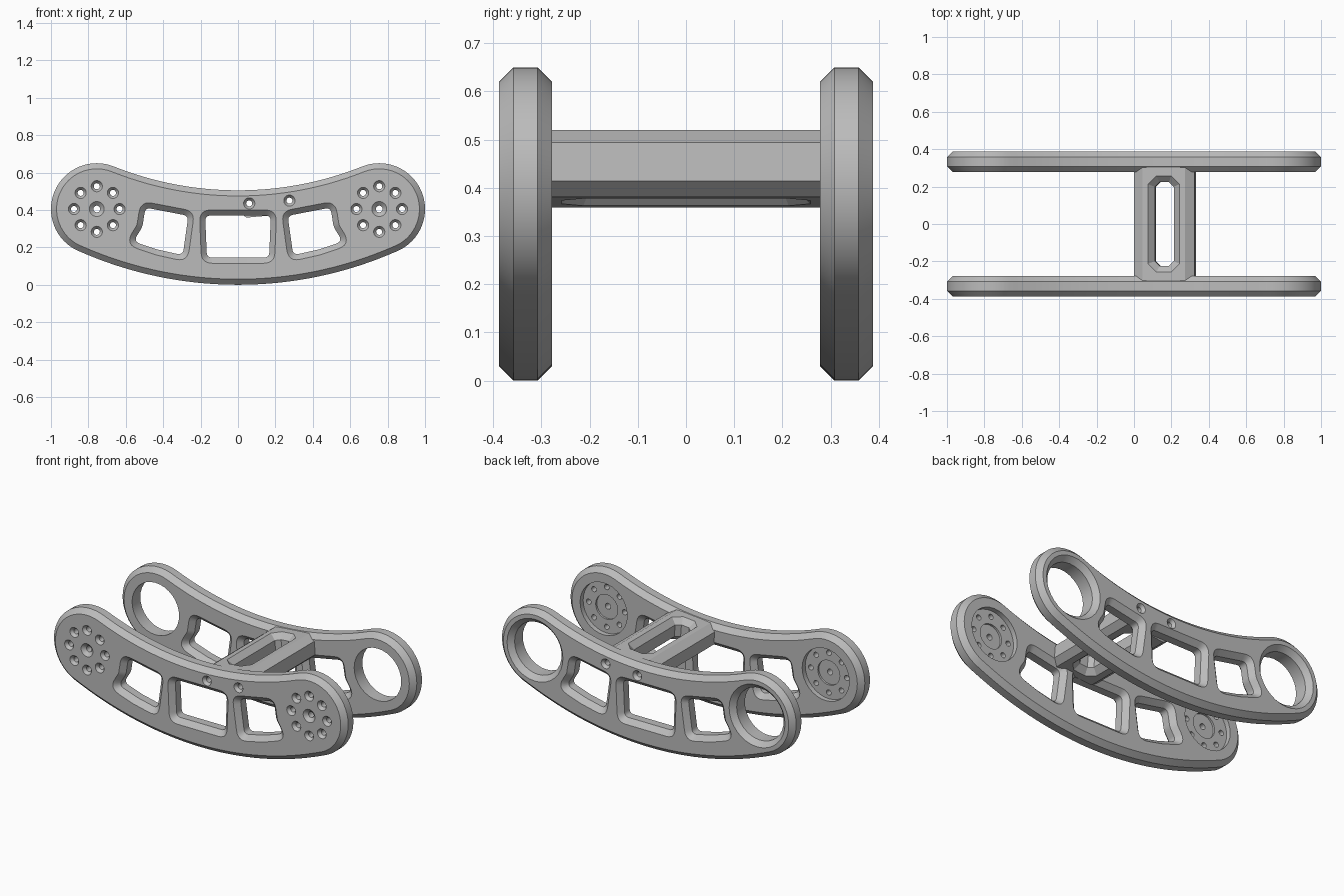
import bpy, bmesh
from math import sin, cos, tan, atan2, radians, pi
from mathutils import Vector, Matrix

cube = bpy.data.objects.get("Cube")
if cube:
    bpy.data.objects.remove(cube)

grey = bpy.data.materials.new("satin_grey")
grey.use_nodes = True
grey.diffuse_color = (0.5, 0.5, 0.5, 1)
grey.node_tree.nodes["Principled BSDF"].inputs["Base Color"].default_value = (0.5, 0.5, 0.5, 1)


def loft(name, rings, matrix=Matrix()):
    """Capped solid through matching rings of 3D points."""
    bm = bmesh.new()
    loops = [[bm.verts.new(p) for p in ring] for ring in rings]
    n = len(loops[0])
    for a, b in zip(loops, loops[1:]):
        for i in range(n):
            j = (i + 1) % n
            bm.faces.new((a[i], a[j], b[j], b[i]))
    bm.faces.new(loops[0])
    bm.faces.new(loops[-1])
    bm.transform(matrix)
    bmesh.ops.recalc_face_normals(bm, faces=bm.faces)
    mesh = bpy.data.meshes.new(name)
    bm.to_mesh(mesh)
    bm.free()
    mesh.materials.append(grey)
    obj = bpy.data.objects.new(name, mesh)
    bpy.context.collection.objects.link(obj)
    return obj


def at_y(pts, y):
    return [(p[0], y, p[1]) for p in pts]


def at_z(pts, z):
    return [(p[0], p[1], z) for p in pts]


def arc(cx, cz, r, a0, a1, n):
    """Arc points, leaving out the last one."""
    return [(cx + r * cos(a0 + (a1 - a0) * i / n), cz + r * sin(a0 + (a1 - a0) * i / n))
            for i in range(n)]


def inset(pts, d, r=0.0, steps=6):
    """Inset a counter-clockwise polygon by d and round its corners."""
    pts = [Vector(p) for p in pts]
    out = []
    for i, p in enumerate(pts):
        e1 = (p - pts[i - 1]).normalized()
        e2 = (pts[(i + 1) % len(pts)] - p).normalized()
        n1, n2 = Vector((-e1.y, e1.x)), Vector((-e2.y, e2.x))
        q = p + (n1 + n2) * d / (1 + n1.dot(n2))
        if not r:
            out.append(q)
            continue
        turn = atan2(e1.x * e2.y - e1.y * e2.x, e1.dot(e2))
        t = (r - d if turn > 0 else r + d) * tan(abs(turn) / 2)
        a, b = q - e1 * t, q + e2 * t
        for k in range(steps + 1):
            u = k / steps
            out.append(a * (1 - u) ** 2 + q * 2 * u * (1 - u) + b * u * u)
    return out


def turned(name, x, z, steps):
    """Round cutter along y from (y, radius) steps."""
    return loft(name, [at_y(arc(x, z, r, 0, 2 * pi, 32), y) for y, r in steps])


def finish(obj, cutters):
    """Cut the part and smooth it, keeping its sharp edges."""
    for c in cutters:
        m = obj.modifiers.new("cut", 'BOOLEAN')
        m.operation, m.solver, m.object = 'DIFFERENCE', 'EXACT', c
    dg = bpy.context.evaluated_depsgraph_get()
    mesh = bpy.data.meshes.new_from_object(obj.evaluated_get(dg))
    obj.modifiers.clear()
    obj.data = mesh
    bpy.ops.object.select_all(action='DESELECT')
    obj.select_set(True)
    bpy.context.view_layer.objects.active = obj
    bpy.ops.object.shade_smooth_by_angle(angle=radians(28))


# Shared sizes
OUT, IN, CH = 0.388, 0.278, 0.03
EX, EZ, ER = 0.755, 0.405, 0.245
BOT, TOP, TOP_Z = 2.1, 1.79, 2.295


def plate_outline(d):
    """Curved link outline made of four tangent arcs."""
    a, b = atan2(EX, BOT - EZ), atan2(EX, TOP_Z - EZ)
    h = pi / 2
    return (arc(0, BOT, BOT - d, -h - a, -h + a, 40)
            + arc(EX, EZ, ER - d, -h + a, h + b, 32)
            + arc(0, TOP_Z, TOP + d, -h + b, -h - b, 40)
            + arc(-EX, EZ, ER - d, h - b, 3 * h - a, 32))


def plate(name, side):
    return loft(name, [at_y(plate_outline(d), side * y) for y, d in
                       ((OUT, CH), (OUT - CH, 0), (IN + CH, 0), (IN, CH))])


def window(pts, side):
    """Rounded opening, chamfered on both faces of a plate."""
    return loft("window_cutter", [at_y(inset(pts, d, 0.06), side * y) for y, d in
                                  ((OUT + 0.01, -0.01), (OUT - CH, CH),
                                   (IN + CH, CH), (IN - 0.01, -0.01))])


# Window shapes
middle = [(-0.195, 0.115), (0.195, 0.115), (0.207, 0.4), (-0.207, 0.4)]
right = [(0.27, 0.122), (0.44, 0.16), (0.605, 0.215), (0.54, 0.32), (0.52, 0.448), (0.232, 0.393)]
left = [(-x, z) for x, z in reversed(right)]

# Long screw holes through both plates and the crossbar
screws = [turned("screw_cutter", x, z,
                 ((-0.41, 0.03), (-OUT, 0.03), (-0.37, 0.016),
                  (0.37, 0.016), (OUT, 0.03), (0.41, 0.03)))
          for x, z in ((0.06, 0.435), (0.275, 0.45))]
cutters = list(screws)

# Front plate: windows, inner horn pockets and bolt circles
front = plate("front_plate", -1)
front_cuts = [window(w, -1) for w in (left, middle, right)]
for s in (-1, 1):
    x = s * EX
    front_cuts.append(turned("pocket_cutter", x, EZ, ((-0.308, 0.16), (-0.25, 0.16))))
    front_cuts.append(turned("hub_cutter", x, EZ, ((-0.32, 0.075), (-0.25, 0.075))))
    front_cuts.append(turned("centre_bolt_cutter", x, EZ,
                             ((-0.41, 0.04), (-OUT, 0.04), (-0.368, 0.018), (-0.24, 0.018))))
    for k in range(8):
        a = k * pi / 4
        front_cuts.append(turned("bolt_cutter", x + 0.122 * cos(a), EZ + 0.122 * sin(a),
                                 ((-0.41, 0.03), (-OUT, 0.03), (-0.37, 0.016), (-0.24, 0.016))))
finish(front, front_cuts + screws)

# Back plate: windows and large flared bearing holes
back = plate("back_plate", 1)
back_cuts = [window(w, 1) for w in (left, middle, right)]
for s in (-1, 1):
    back_cuts.append(turned("bearing_cutter", s * EX, EZ,
                            ((0.25, 0.16), (OUT - CH, 0.16), (OUT + 0.01, 0.2))))
finish(back, back_cuts + screws)

# Crossbar: tilted chamfered bar with a long octagonal slot
tilt = Matrix.Translation((0.165, 0, 0.44)) @ Matrix.Rotation(radians(-5), 4, 'Y')
half = [(0.115, 0.07), (0.163, 0.04), (0.163, -0.04), (0.125, -0.07)]
section = half + [(-x, z) for x, z in reversed(half)]
bar = loft("crossbar", [at_y(section, y) for y in (-0.305, 0.305)], tilt)
sx, sy, c = 0.085, 0.258, 0.045
octagon = [(sx, c - sy), (sx, sy - c), (sx - c, sy), (c - sx, sy),
           (-sx, sy - c), (-sx, c - sy), (c - sx, -sy), (sx - c, -sy)]
slot = loft("slot_cutter", [at_z(inset(octagon, d), z) for z, d in
                            ((0.08, -0.01), (0.037, 0.034), (-0.037, 0.034), (-0.08, -0.01))], tilt)
finish(bar, [slot] + screws)

for cutter in cutters + front_cuts + back_cuts + [slot]:
    bpy.data.objects.remove(cutter)
